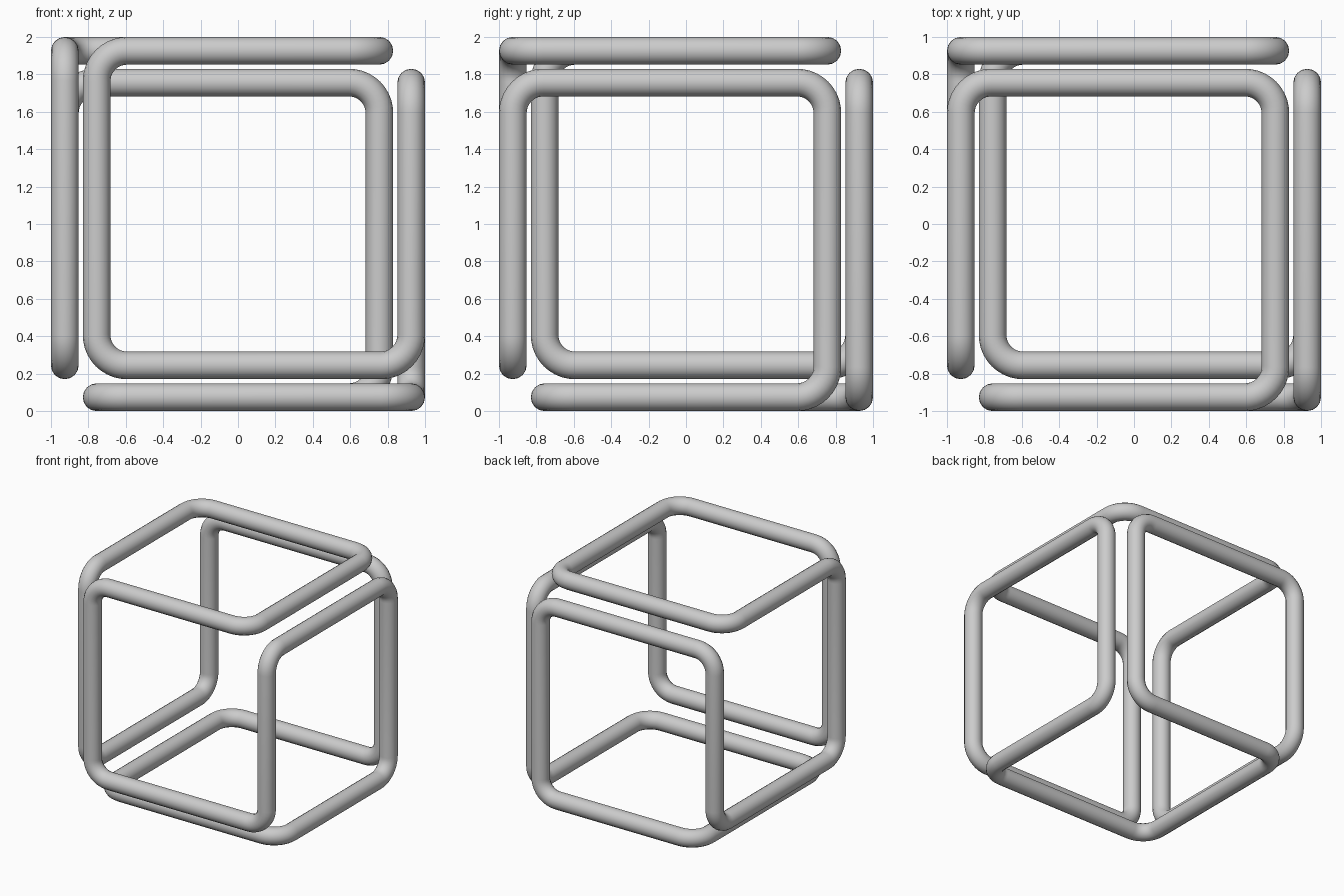
import bpy
import math
from mathutils import Vector

cube = bpy.data.objects.get("Cube")
if cube:
    bpy.data.objects.remove(cube, do_unlink=True)

TUBE = 0.074          # tube radius
BEND = 0.163          # centre-line radius of each bend
STEPS = 10            # segments per bend
A = 1 - TUBE          # outer bar position
B = A - 0.17          # inner bar position

# One third of the closed path; turning about the cube diagonal gives the rest
third = [(-B, -A, A), (-B, -A, -B), (A, -A, -B),
         (A, -A, B), (A, B, B), (A, B, -A)]
corners = []
for turn in range(3):
    corners += [Vector(p) for p in third]
    third = [(z, x, y) for x, y, z in third]


def rounded(points):
    """Replace every right-angle corner with a quarter arc."""
    path = []
    for i, p in enumerate(points):
        before = (points[i - 1] - p).normalized()
        after = (points[(i + 1) % len(points)] - p).normalized()
        centre = p + (before + after) * BEND
        for k in range(STEPS + 1):
            t = math.pi / 2 * k / STEPS
            path.append(centre - (after * math.cos(t) + before * math.sin(t)) * BEND)
    return path


# Endless bent tube
curve = bpy.data.curves.new("bent_tube_frame", "CURVE")
curve.dimensions = "3D"
curve.bevel_depth = TUBE
curve.bevel_resolution = 6
spline = curve.splines.new("POLY")
path = rounded(corners)
spline.points.add(len(path) - 1)
for point, co in zip(spline.points, path):
    point.co = (co.x, co.y, co.z + 1, 1)
spline.use_cyclic_u = True
frame = bpy.data.objects.new("bent_tube_frame", curve)
bpy.context.collection.objects.link(frame)

# Plain grey
grey = bpy.data.materials.new("plain_grey")
grey.use_nodes = True
colour = (0.6, 0.6, 0.6, 1)
grey.diffuse_color = colour
grey.node_tree.nodes["Principled BSDF"].inputs["Base Color"].default_value = colour
curve.materials.append(grey)

# Turn the tube into a smooth mesh
bpy.ops.object.select_all(action="DESELECT")
frame.select_set(True)
bpy.context.view_layer.objects.active = frame
bpy.ops.object.convert(target="MESH")
bpy.ops.object.shade_smooth_by_angle(angle=math.radians(40))
